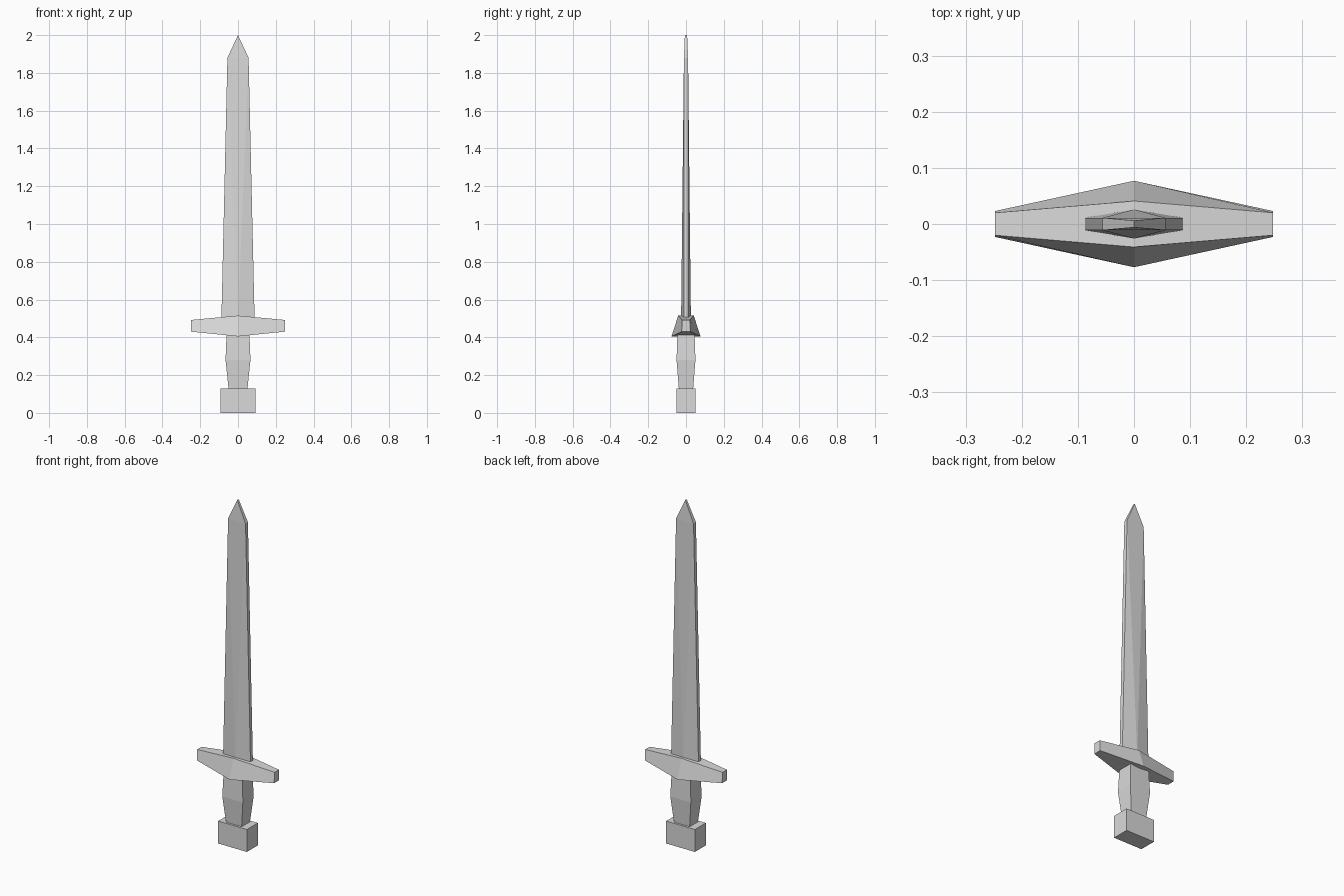
import bpy, bmesh

cube = bpy.data.objects.get("Cube")
if cube:
    bpy.data.objects.remove(cube, do_unlink=True)

steel = bpy.data.materials.new("light grey")
steel.use_nodes = True
steel.diffuse_color = (0.7, 0.7, 0.7, 1)
steel.node_tree.nodes["Principled BSDF"].inputs["Base Color"].default_value = (0.7, 0.7, 0.7, 1)


def finish(name, bm):
    bmesh.ops.recalc_face_normals(bm, faces=bm.faces)
    mesh = bpy.data.meshes.new(name)
    bm.to_mesh(mesh)
    bm.free()
    mesh.materials.append(steel)
    obj = bpy.data.objects.new(name, mesh)
    bpy.context.collection.objects.link(obj)


def loft(name, rings):
    """Join equal-length rings of points into a closed solid."""
    bm = bmesh.new()
    loops = [[bm.verts.new(p) for p in ring] for ring in rings]
    for a, b in zip(loops, loops[1:]):
        for i in range(len(a)):
            j = (i + 1) % len(a)
            bm.faces.new((a[i], a[j], b[j], b[i]))
    bm.faces.new(loops[0])
    bm.faces.new(loops[-1])
    finish(name, bm)


def rect(hx, hy, z):
    return [(-hx, -hy, z), (hx, -hy, z), (hx, hy, z), (-hx, hy, z)]


# Pommel block and slightly swollen grip
loft("pommel", [rect(0.092, 0.05, 0), rect(0.092, 0.05, 0.13)])
loft("grip", [rect(0.05, 0.038, 0.13), rect(0.066, 0.05, 0.28), rect(0.06, 0.045, 0.43)])

# Crossguard: four-sided section, deep in the middle and small at the ends
def guard_section(x, low_y, low_z, top_y, top_z):
    return [(x, -low_y, low_z), (x, low_y, low_z), (x, top_y, top_z), (x, -top_y, top_z)]

end = (0.023, 0.43, 0.02, 0.492)
loft("crossguard", [guard_section(-0.248, *end),
                    guard_section(0, 0.077, 0.405, 0.041, 0.515),
                    guard_section(0.248, *end)])

# Blade: ridge at the base fanning out to flat shoulders, then a short point
bm = bmesh.new()
base, shoulder, ridge, tip = {}, {}, {}, {}
for s in (-1, 1):
    ridge[s] = bm.verts.new((0, s * 0.026, 0.49))
    tip[s] = bm.verts.new((0, s * 0.006, 2))
    for x in (-1, 1):
        base[x, s] = bm.verts.new((x * 0.088, s * 0.011, 0.49))
        shoulder[x, s] = bm.verts.new((x * 0.056, s * 0.011, 1.88))
for s in (-1, 1):
    bm.faces.new((ridge[s], shoulder[1, s], shoulder[-1, s]))
    bm.faces.new((tip[s], shoulder[1, s], shoulder[-1, s]))
    for x in (-1, 1):
        bm.faces.new((ridge[s], base[x, s], shoulder[x, s]))
for x in (-1, 1):
    bm.faces.new((base[x, -1], base[x, 1], shoulder[x, 1], shoulder[x, -1]))
    bm.faces.new((shoulder[x, -1], shoulder[x, 1], tip[1], tip[-1]))
bm.faces.new((base[-1, -1], ridge[-1], base[1, -1], base[1, 1], ridge[1], base[-1, 1]))
finish("blade", bm)
